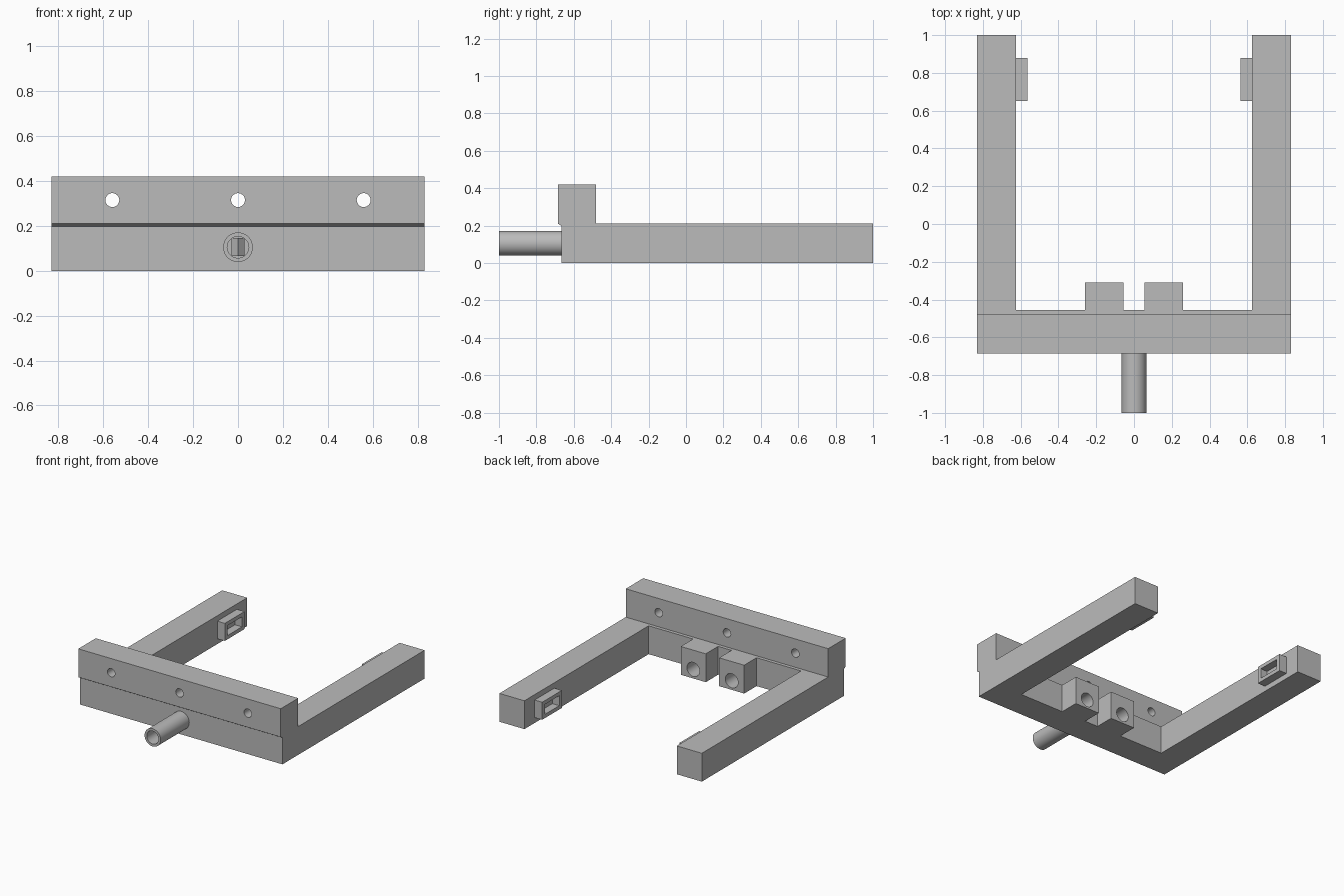
import bpy, bmesh, math
from mathutils import Matrix

cube = bpy.data.objects.get("Cube")
if cube:
    bpy.data.objects.remove(cube, do_unlink=True)

grey = bpy.data.materials.new("plain grey")
grey.use_nodes = True
grey.diffuse_color = (0.5, 0.5, 0.5, 1)
grey.node_tree.nodes["Principled BSDF"].inputs["Base Color"].default_value = (0.5, 0.5, 0.5, 1)

HEIGHT = 0.21
HALF = 0.83


def finish(name, bm):
    bmesh.ops.recalc_face_normals(bm, faces=bm.faces)
    mesh = bpy.data.meshes.new(name)
    bm.to_mesh(mesh)
    bm.free()
    mesh.materials.append(grey)
    obj = bpy.data.objects.new(name, mesh)
    bpy.context.collection.objects.link(obj)
    return obj


def prism(name, profile, offset):
    """Extrude a closed outline of 3D points along an offset."""
    bm = bmesh.new()
    face = bm.faces.new([bm.verts.new(p) for p in profile])
    new = bmesh.ops.extrude_face_region(bm, geom=[face], use_keep_orig=True)
    verts = [g for g in new["geom"] if isinstance(g, bmesh.types.BMVert)]
    bmesh.ops.translate(bm, vec=offset, verts=verts)
    return finish(name, bm)


def box(name, x0, x1, y0, y1, z0, z1):
    outline = [(x0, y0, z0), (x1, y0, z0), (x1, y1, z0), (x0, y1, z0)]
    return prism(name, outline, (0, 0, z1 - z0))


def rod(name, x, z, radius, y0, y1):
    """Cylinder along y."""
    bm = bmesh.new()
    place = Matrix.Translation((x, (y0 + y1) / 2, z)) @ Matrix.Rotation(math.pi / 2, 4, 'X')
    bmesh.ops.create_cone(bm, cap_ends=True, segments=40, radius1=radius,
                          radius2=radius, depth=y1 - y0, matrix=place)
    return finish(name, bm)


def cut(obj, *cutters):
    for cutter in cutters:
        mod = obj.modifiers.new("cut", 'BOOLEAN')
        mod.operation = 'DIFFERENCE'
        mod.solver = 'EXACT'
        mod.object = cutter
    bpy.context.view_layer.update()
    graph = bpy.context.evaluated_depsgraph_get()
    mesh = bpy.data.meshes.new_from_object(obj.evaluated_get(graph))
    obj.modifiers.clear()
    obj.data = mesh
    for cutter in cutters:
        bpy.data.objects.remove(cutter, do_unlink=True)
    return obj


def smooth(obj):
    bpy.ops.object.select_all(action='DESELECT')
    obj.select_set(True)
    bpy.context.view_layer.objects.active = obj
    bpy.ops.object.shade_smooth_by_angle(angle=math.radians(30))


# U-shaped base frame with two arms
FRONT, INNER, ARM = -0.665, -0.455, 0.625
frame = prism("base_frame", [
    (-HALF, FRONT, 0), (HALF, FRONT, 0), (HALF, 1, 0), (ARM, 1, 0),
    (ARM, INNER, 0), (-ARM, INNER, 0), (-ARM, 1, 0), (-HALF, 1, 0)], (0, 0, HEIGHT))

# Upper crossbar with a sloped front lip and three through holes
bar = prism("upper_crossbar", [
    (-HALF, -0.685, 0.21), (-HALF, -0.665, 0.198), (-HALF, -0.48, 0.205),
    (-HALF, -0.48, 0.42), (-HALF, -0.685, 0.42)], (2 * HALF, 0, 0))
smooth(cut(bar, *[rod("hole", x, 0.315, 0.031, -0.8, -0.4) for x in (-0.56, 0, 0.56)]))

# Front tube with an angled vertical post inside it
tube = rod("front_tube", 0, 0.105, 0.066, -1, FRONT)
smooth(cut(tube, rod("bore", 0, 0.105, 0.048, -1.1, FRONT - 0.005)))
prism("tube_inner_post", [
    (-0.03, -0.70, 0.065), (0, -0.73, 0.065), (0.03, -0.70, 0.065), (0, -0.67, 0.065)],
    (0, 0, 0.08))

for side, word in ((1, "left"), (-1, "right")):
    # Rear block with a round blind hole
    block = box(word + "_block", side * 0.055, side * 0.26, INNER, -0.31, 0, HEIGHT)
    smooth(cut(block, rod("bore", side * 0.1575, 0.067, 0.052, -0.44, -0.2)))

    # Rectangular socket on the inside of each arm
    socket = box(word + "_socket", side * 0.563, side * ARM, 0.65, 0.88, 0.04, 0.17)
    cut(socket, box("opening", side * 0.5, side * 0.62, 0.68, 0.85, 0.068, 0.142))
